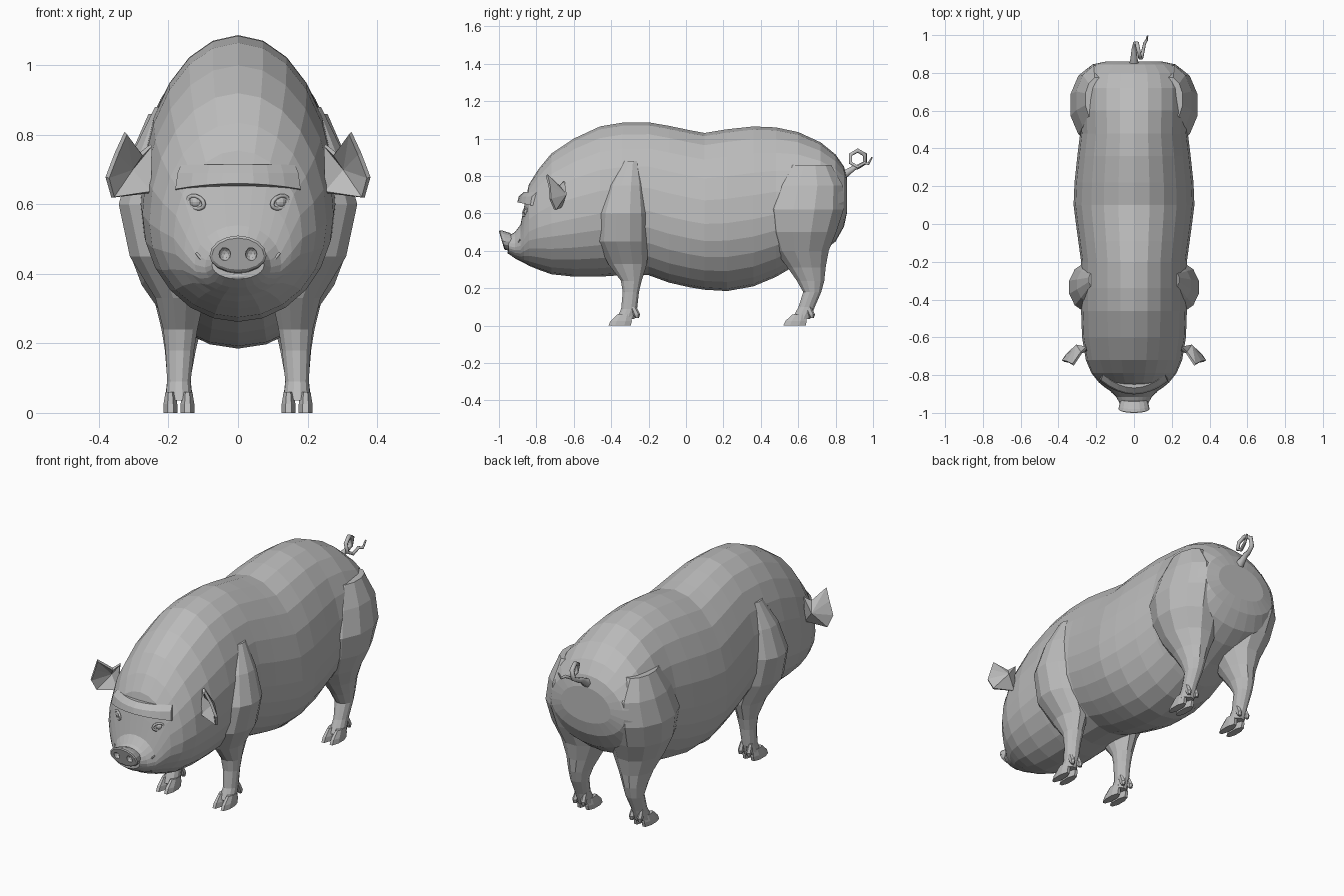
import bpy, bmesh, math
from mathutils import Vector

cube = bpy.data.objects.get("Cube")
if cube:
    bpy.data.objects.remove(cube)

skin = bpy.data.materials.new("grey_skin")
skin.use_nodes = True
GREY = (0.5, 0.5, 0.5, 1)
skin.diffuse_color = GREY
skin.node_tree.nodes["Principled BSDF"].inputs["Base Color"].default_value = GREY
SIDES = ((1, "left_"), (-1, "right_"))


def finish(name, bm):
    bmesh.ops.recalc_face_normals(bm, faces=bm.faces)
    me = bpy.data.meshes.new(name)
    bm.to_mesh(me)
    bm.free()
    me.materials.append(skin)
    ob = bpy.data.objects.new(name, me)
    bpy.context.collection.objects.link(ob)
    return ob


def loft(name, rings):
    """Skin a list of equal-length point rings and cap both ends."""
    bm = bmesh.new()
    vs = [[bm.verts.new(p) for p in r] for r in rings]
    n = len(rings[0])
    for a, b in zip(vs, vs[1:]):
        for i in range(n):
            j = (i + 1) % n
            bm.faces.new((a[i], a[j], b[j], b[i]))
    bm.faces.new(vs[0])
    bm.faces.new(vs[-1])
    return finish(name, bm)


def column(name, side, rows, n=12):
    """Upright loft; each row is z, front y, back y, inner x, outer x."""
    rings = []
    for z, y0, y1, x0, x1 in rows:
        ring = []
        for i in range(n):
            a = 2 * math.pi * (i + 0.5) / n
            ring.append((side * ((x0 + x1) / 2 + math.cos(a) * (x1 - x0) / 2),
                         (y0 + y1) / 2 + math.sin(a) * (y1 - y0) / 2, z))
        rings.append(ring)
    return loft(name, rings)


def egg(y, zb, zt, w, mid=0.42, n=24, tilt=0):
    """Egg-shaped cross-section across the body, widest below its middle."""
    zc = zb + (zt - zb) * mid
    ring = []
    for i in range(n):
        a = 2 * math.pi * i / n
        s = math.sin(a)
        z = zc + s * (zt - zc if s > 0 else zc - zb)
        ring.append((w * math.cos(a), y - tilt * (z - zc), z))
    return ring


def tube(name, points, radius):
    cu = bpy.data.curves.new(name, "CURVE")
    cu.dimensions = "3D"
    cu.bevel_depth = radius
    cu.bevel_resolution = 1
    cu.use_fill_caps = True
    sp = cu.splines.new("POLY")
    sp.points.add(len(points) - 1)
    for p, (x, y, z, r) in zip(sp.points, points):
        p.co = (x, y, z, 1)
        p.radius = r
    cu.materials.append(skin)
    ob = bpy.data.objects.new(name, cu)
    bpy.context.collection.objects.link(ob)


# Body and head: y, bottom, top, half width
body = [(-0.95, 0.385, 0.48, 0.075), (-0.915, 0.36, 0.50, 0.095),
        (-0.885, 0.345, 0.54, 0.125), (-0.865, 0.335, 0.64, 0.155),
        (-0.84, 0.32, 0.755, 0.185), (-0.79, 0.30, 0.835, 0.225),
        (-0.72, 0.275, 0.92, 0.255), (-0.60, 0.262, 1.0, 0.275),
        (-0.46, 0.262, 1.065, 0.28), (-0.34, 0.27, 1.085, 0.28),
        (-0.2, 0.27, 1.087, 0.28), (-0.09, 0.23, 1.068, 0.295),
        (0.02, 0.205, 1.045, 0.31), (0.10, 0.192, 1.03, 0.32),
        (0.22, 0.185, 1.05, 0.315), (0.36, 0.21, 1.065, 0.30),
        (0.48, 0.26, 1.06, 0.285), (0.6, 0.33, 1.035, 0.29),
        (0.72, 0.39, 0.98, 0.29), (0.8, 0.45, 0.915, 0.27),
        (0.845, 0.53, 0.85, 0.22), (0.86, 0.60, 0.79, 0.15)]
loft("body", [egg(*row) for row in body])

# Snout disc with two sunken nostrils
snout = loft("snout", [egg(-0.93, 0.40, 0.495, 0.07, 0.5, 16, 0.2),
                       egg(-0.965, 0.402, 0.508, 0.08, 0.45, 16, 0.25),
                       egg(-0.98, 0.405, 0.51, 0.082, 0.45, 16, 0.3),
                       egg(-0.985, 0.412, 0.503, 0.075, 0.45, 16, 0.3)])
for side, label in SIDES:
    bm = bmesh.new()
    bmesh.ops.create_icosphere(bm, subdivisions=2, radius=0.02)
    for v in bm.verts:
        v.co = Vector((v.co.x * 0.85 + side * 0.038, v.co.y - 0.985, v.co.z + 0.457))
    cutter = finish(label + "nostril_cutter", bm)
    cutter.hide_render = True
    mod = snout.modifiers.new("nostril", "BOOLEAN")
    mod.operation = "DIFFERENCE"
    mod.object = cutter
    bpy.context.view_layer.objects.active = snout
    bpy.ops.object.modifier_apply(modifier=mod.name)
    bpy.data.objects.remove(cutter)

# Heavy brow wrapped round the forehead
brow = []
for i in range(-4, 5):
    x = i * 0.041
    y, drop = -0.898 + 2.6 * x * x, 0.6 * x * x
    brow.append([(x, y + 0.08, 0.715), (x, y + 0.03, 0.715), (x * 1.06, y + 0.004, 0.69),
                 (x * 1.1, y - 0.004, 0.66 - drop), (x * 1.06, y + 0.08, 0.645 - drop)])
loft("brow", brow)

# Lips
half = [(0.04, -0.937, 0.395, 1), (0.08, -0.91, 0.415, 0.8), (0.12, -0.888, 0.46, 0.3)]
lips = [(-x, y, z, r) for x, y, z, r in reversed(half)] + [(0, -0.945, 0.392, 1)] + half
tube("lips", lips, 0.011)

# Curled tail
curl = [(0, 0.83, 0.80, 2.2), (0, 0.865, 0.82, 1.5), (0.0, 0.90, 0.845, 1.1)]
for i in range(8):
    a = -math.pi / 2 + math.pi * i / 3
    curl.append((0.008 * i, 0.918 + 0.044 * math.cos(a), 0.892 + 0.044 * math.sin(a), 1 - 0.06 * i))
curl += [(0.068, 0.975, 0.865, 0.5), (0.072, 0.995, 0.90, 0.3)]
tube("tail", curl, 0.014)

# Legs: z, front y, back y, inner x, outer x
front_rows = [(0.88, -0.34, -0.25, 0.18, 0.24), (0.75, -0.42, -0.22, 0.14, 0.305),
              (0.60, -0.47, -0.20, 0.12, 0.347), (0.45, -0.48, -0.195, 0.09, 0.315),
              (0.33, -0.42, -0.205, 0.095, 0.24), (0.24, -0.35, -0.235, 0.115, 0.217),
              (0.18, -0.34, -0.25, 0.125, 0.21), (0.09, -0.348, -0.26, 0.135, 0.205),
              (0.035, -0.375, -0.275, 0.13, 0.21)]
hind_rows = [(0.86, 0.54, 0.78, 0.12, 0.26), (0.75, 0.46, 0.845, 0.05, 0.31),
             (0.62, 0.41, 0.85, 0.02, 0.342), (0.50, 0.43, 0.81, 0.015, 0.325),
             (0.40, 0.47, 0.768, 0.03, 0.28), (0.31, 0.54, 0.75, 0.075, 0.24),
             (0.24, 0.59, 0.742, 0.105, 0.222), (0.18, 0.625, 0.725, 0.12, 0.212),
             (0.10, 0.60, 0.69, 0.135, 0.205), (0.035, 0.565, 0.665, 0.13, 0.21)]

for side, label in SIDES:
    for part, rows, y in (("front", front_rows, -0.42), ("hind", hind_rows, 0.515)):
        column(label + part + "_leg", side, rows)
        # Cloven hoof and dewclaws
        for k, (x0, x1) in enumerate(((0.124, 0.167), (0.173, 0.216))):
            toe = label + part + ("_inner", "_outer")[k]
            column(toe + "_hoof", side, [(0, y, y + 0.13, x0, x1),
                                         (0.025, y + 0.012, y + 0.135, x0, x1),
                                         (0.06, y + 0.05, y + 0.13, x0 + 0.006, x1 - 0.006)], 8)
            xc = (x0 + x1) / 2
            column(toe + "_dewclaw", side, [(0.04, y + 0.15, y + 0.168, xc - 0.01, xc + 0.01),
                                            (0.06, y + 0.135, y + 0.175, xc - 0.015, xc + 0.015),
                                            (0.10, y + 0.12, y + 0.155, xc - 0.01, xc + 0.01)], 6)

    # Cupped ear
    rim = [(0.25, -0.655, 0.77), (0.278, -0.68, 0.745), (0.323, -0.745, 0.805),
           (0.35, -0.73, 0.745), (0.376, -0.725, 0.677), (0.36, -0.70, 0.62),
           (0.25, -0.67, 0.635)]
    bm = bmesh.new()
    vs = [bm.verts.new((side * x, y, z)) for x, y, z in rim]
    deep = bm.verts.new((side * 0.305, -0.645, 0.70))
    for a, b in zip(vs, vs[1:] + vs[:1]):
        bm.faces.new((a, b, deep))
    ear = finish(label + "ear", bm)
    mod = ear.modifiers.new("thickness", "SOLIDIFY")
    mod.thickness = 0.014
    mod.offset = 0

    # Eye and its lids
    bm = bmesh.new()
    bmesh.ops.create_uvsphere(bm, u_segments=12, v_segments=8, radius=0.02)
    bmesh.ops.translate(bm, verts=bm.verts, vec=(side * 0.12, -0.846, 0.607))
    finish(label + "eye", bm)
    lids = []
    for i in range(13):
        a = 2 * math.pi * i / 12
        x = 0.023 * math.cos(a)
        lids.append((side * (0.121 + x), -0.858 + 0.6 * x,
                     0.606 + 0.018 * math.sin(a) + 0.25 * x, 1))
    tube(label + "eyelids", lids, 0.006)
